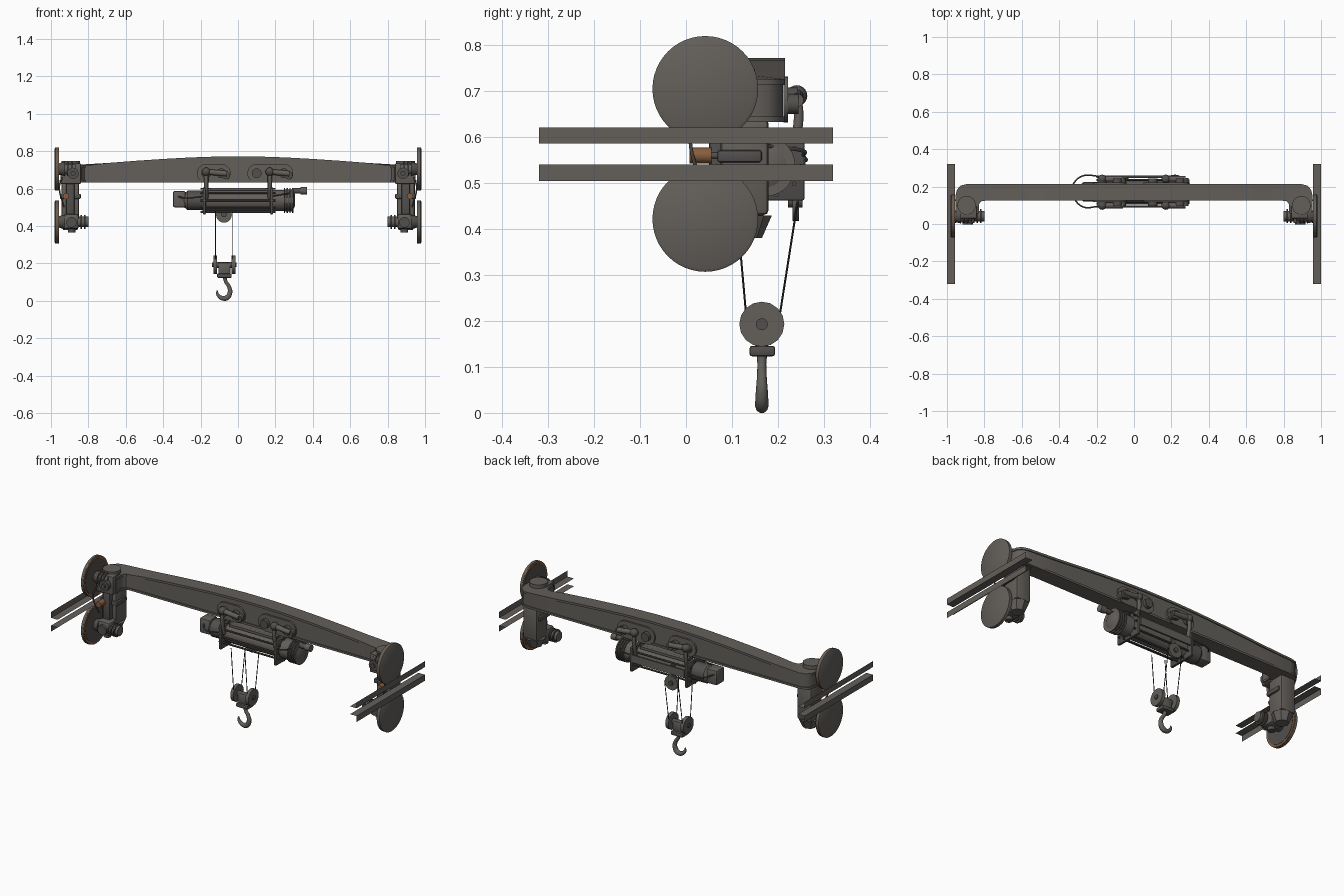
import bpy, bmesh, math
from mathutils import Vector

cube = bpy.data.objects.get("Cube")
if cube:
    bpy.data.objects.remove(cube, do_unlink=True)


def material(name, rgb):
    m = bpy.data.materials.new(name)
    m.use_nodes = True
    m.diffuse_color = (*rgb, 1)
    b = m.node_tree.nodes["Principled BSDF"]
    b.inputs["Base Color"].default_value = (*rgb, 1)
    b.inputs["Roughness"].default_value = 0.7
    return m


STEEL = material("grey steel", (0.125, 0.115, 0.104))
DARK = material("dark steel", (0.085, 0.08, 0.075))
RUST = material("rusty orange", (0.24, 0.11, 0.05))
ROPE = material("rope black", (0.03, 0.03, 0.03))
made = []


def finish(name, bm, mat):
    bmesh.ops.recalc_face_normals(bm, faces=bm.faces)
    me = bpy.data.meshes.new(name)
    bm.to_mesh(me)
    bm.free()
    me.materials.append(mat)
    ob = bpy.data.objects.new(name, me)
    bpy.context.collection.objects.link(ob)
    made.append(ob)
    return ob


def cyl(name, a, b, r, mat=STEEL, n=20, r2=None):
    a, b = Vector(a), Vector(b)
    bm = bmesh.new()
    bmesh.ops.create_cone(bm, cap_ends=True, segments=n, radius1=r,
                          radius2=r if r2 is None else r2, depth=(b - a).length)
    ob = finish(name, bm, mat)
    ob.rotation_mode = 'QUATERNION'
    ob.rotation_quaternion = (b - a).to_track_quat('Z', 'Y')
    ob.location = (a + b) / 2
    return ob


def box(name, lo, hi, mat=STEEL, bevel=0):
    bm = bmesh.new()
    bmesh.ops.create_cube(bm, size=1)
    for v in bm.verts:
        v.co = [l + (h - l) * (c + 0.5) for l, h, c in zip(lo, hi, v.co)]
    if bevel:
        bmesh.ops.bevel(bm, geom=bm.edges[:], offset=bevel, segments=2,
                        profile=0.5, affect='EDGES')
    return finish(name, bm, mat)


def ball(name, c, r, mat=STEEL):
    bm = bmesh.new()
    bmesh.ops.create_uvsphere(bm, u_segments=16, v_segments=10, radius=r)
    finish(name, bm, mat).location = c


def tube(name, pts, r, mat, radii=None):
    cu = bpy.data.curves.new(name, 'CURVE')
    cu.dimensions = '3D'
    cu.bevel_depth = r
    cu.bevel_resolution = 3
    cu.use_fill_caps = True
    sp = cu.splines.new('BEZIER')
    sp.bezier_points.add(len(pts) - 1)
    for i, (p, q) in enumerate(zip(sp.bezier_points, pts)):
        p.co = q
        p.handle_left_type = p.handle_right_type = 'AUTO'
        p.radius = radii[i] if radii else 1
    cu.materials.append(mat)
    bpy.context.collection.objects.link(bpy.data.objects.new(name, cu))


# Main beam: plan outline as outer/inner point pairs, swept with an arched top
half = [((.955, .055), (.83, .055)), ((.955, .15), (.83, .095)),
        ((.947, .183), (.826, .112)), ((.928, .205), (.815, .122)),
        ((.89, .215), (.79, .125))]
half += [((x, .215), (x, .125)) for x in (.7, .55, .4, .25, .1)]
plan = half + [((-o[0], o[1]), (-i[0], i[1])) for o, i in reversed(half)]


def top_z(x):
    return .772 - .046 * min(1, max(0, (abs(x) - .1) / .73)) ** 1.4


def sweep(name, inset, low, high, mat=STEEL):
    bm = bmesh.new()
    rings = []
    for o, i in plan:
        o, i = Vector(o), Vector(i)
        d = (i - o).normalized() * inset
        o, i = o + d, i - d
        z0, z1 = low(o.x), high(o.x)
        rings.append([bm.verts.new((p.x, p.y, z)) for p, z in
                      ((o, z0), (o, z1), (i, z1), (i, z0))])
    for a, b in zip(rings, rings[1:]):
        for k in range(4):
            j = (k + 1) % 4
            bm.faces.new((a[k], a[j], b[j], b[k]))
    bm.faces.new(rings[0])
    bm.faces.new(rings[-1])
    finish(name, bm, mat)


sweep("beam_web", .006, lambda x: .637, lambda x: top_z(x) - .005)
sweep("beam_top_flange", 0, lambda x: top_z(x) - .013, top_z)
sweep("beam_bottom_flange", 0, lambda x: .633, lambda x: .645)

# End carriages, wheels and rails on both sides
for s, side in ((1, "left"), (-1, "right")):
    def X(x, y, z):
        return (s * x, y, z)

    def sbox(name, x0, x1, y0, y1, z0, z1, mat=STEEL, bevel=.006):
        xs = sorted((s * x0, s * x1))
        box(f"{side}_{name}", (xs[0], y0, z0), (xs[1], y1, z1), mat, bevel)

    # Angle rails: open sheets
    for label, flange_z, edge_z in (("upper", .586, .621), ("lower", .54, .505)):
        bm = bmesh.new()
        rows = [[bm.verts.new(X(x, y, z)) for y in (-.32, .32)]
                for x, z in ((.957, flange_z), (1, flange_z), (1, edge_z))]
        for a, b in zip(rows, rows[1:]):
            bm.faces.new((a[0], a[1], b[1], b[0]))
        finish(f"{side}_{label}_rail", bm, STEEL)

    # Wheels with rusty inner rims
    for label, z, reach in (("upper", .705, .87), ("lower", .422, .80)):
        n = f"{side}_{label}_wheel"
        cyl(n, X(.963, .042, z), X(.977, .042, z), .115, STEEL, 48)
        cyl(n + "_outer_chamfer", X(.977, .042, z), X(.981, .042, z), .115, STEEL, 48, .108)
        cyl(n + "_rim", X(.958, .042, z), X(.963, .042, z), .114, RUST, 48)
        cyl(n + "_inner_face", X(.956, .042, z), X(.96, .042, z), .102, DARK, 48)
        cyl(n + "_hub", X(.925, .042, z), X(.958, .042, z), .04, DARK, 24, .03)
        cyl(n + "_axle", X(reach, .042, z), X(.93, .042, z), .028, STEEL)
        for k in range(3):
            x = reach + .015 + k * .02
            cyl(n + "_collar", X(x, .042, z), X(x + .008, .042, z), .037, DARK)

    # Upper head
    sbox("head_block", .84, .95, .03, .10, .625, .735)
    cyl(f"{side}_head_boss", X(.882, .005, .682), X(.882, .04, .682), .03, DARK)
    cyl(f"{side}_head_pin", X(.882, -.004, .682), X(.882, .01, .682), .013, DARK)
    cyl(f"{side}_head_cap", X(.895, .10, .72), X(.895, .10, .748), .05, STEEL, 24)

    # Column and lower drive
    sbox("column", .85, .945, .075, .18, .43, .64, STEEL, .012)
    cyl(f"{side}_column_foot", X(.897, .127, .43), X(.897, .127, .38), .06, STEEL, 8, .038)
    sbox("column_collar", .84, .952, .068, .165, .545, .572, DARK)
    sbox("column_front_rib", .875, .92, .05, .08, .45, .63, DARK)
    sbox("drive_housing", .85, .93, .012, .10, .385, .465, STEEL, .014)
    cyl(f"{side}_drive_boss", X(.89, -.003, .42), X(.89, .02, .42), .028, DARK)
    cyl(f"{side}_drive_cap", X(.89, .05, .365), X(.89, .05, .39), .02, DARK)
    cyl(f"{side}_guide_roller", X(.92, .008, .56), X(.92, .056, .56), .017, RUST)
    cyl(f"{side}_guide_shaft", X(.92, .05, .56), X(.92, .09, .56), .007, DARK)
    tube(f"{side}_brake_hose", [X(.94, .03, .66), X(.955, .01, .61), X(.93, .03, .5)], .004, DARK)

# Trolley plates, hubs and hangers on both faces of the beam
for f, face, wall in ((-1, "front", .125), (1, "back", .215)):
    def Y(d):
        return wall + f * d
    for x0, x1, xh in ((-.17, -.09, -.17), (.10, .245, .17)):
        n = face + ("_right" if xh < 0 else "_left")
        for x in (x0, x1):
            cyl(n + "_plate_end", (x, Y(-.003), .682), (x, Y(.007), .682), .05, STEEL, 28)
            cyl(n + "_hub", (x, Y(0), .682), (x, Y(.028), .682), .026, DARK)
        ys = sorted((Y(-.003), Y(.007)))
        box(n + "_plate", (x0, ys[0], .632), (x1, ys[1], .732))
        cyl(n + "_arm", (xh, Y(.026), .69), (x1 + .03, Y(.026), .68), .015, STEEL)
        ball(n + "_knuckle", (xh, Y(.026), .69), .023, DARK)
        cyl(n + "_roller", (x1 + .025, Y(.005), .672), (x1 + .025, Y(.03), .672), .022, DARK)
        tube(n + "_hanger", [(xh, Y(.026), .69), (xh, Y(.03), .64),
                             (xh, Y(.022), .59), (xh, Y(.012), .55)], .011, STEEL)

# Hoist drum, gearboxes and motor
HY, HZ = .172, .537


def lathe(name, x0, x1, r, mat=STEEL, n=28, r2=None):
    cyl(name, (x0, HY, HZ), (x1, HY, HZ), r, mat, n, r2)


lathe("hoist_drum", -.19, .25, .057)
lathe("right_gearbox", -.27, -.19, .052, DARK)
lathe("right_gearbox_taper", -.29, -.27, .035, STEEL, 28, .052)
box("motor_box", (-.348, .135, .5), (-.28, .21, .588), STEEL, .01)
lathe("left_gearbox", .245, .295, .058, DARK)
for i in range(4):
    lathe("gearbox_rib", .245 + i * .015, .252 + i * .015, .066)
lathe("left_end_cap", .295, .305, .05, STEEL, 28, .03)
cyl("limit_switch", (.29, .16, .588), (.345, .16, .588), .015, DARK)
cyl("limit_switch_head", (.335, .16, .588), (.368, .16, .588), .02)
for x in (-.18, .18):
    box("frame_plate", (x - .008, .088, .462), (x + .008, .258, .606), DARK, .005)
for k in range(10):
    a = k * math.tau / 10
    y, z = HY + .078 * math.cos(a), HZ + .066 * math.sin(a)
    cyl("tie_rod", (-.2, y, z), (.2, y, z), .005, DARK, 8)
box("back_cover", (-.17, .25, .52), (.17, .26, .565))
box("top_mount", (-.15, .13, .59), (.15, .215, .604))
for y in (.095, .255):
    tube("power_cable", [(-.345, .19, .57), (-.28, y, .55), (-.18, y, .56)], .004, DARK)
    tube("signal_cable", [(.18, y, .56), (.24, y, .57), (.3, .18, .58)], .004, DARK)

# Guide pulley on the back of the hoist
cyl("guide_pulley", (-.075, .232, .46), (-.075, .246, .46), .042, STEEL, 28)
cyl("guide_pulley_pin", (-.075, .222, .46), (-.075, .254, .46), .013, DARK)
box("guide_pulley_bracket", (-.09, .222, .46), (-.06, .232, .56), DARK)

# Ropes to the hook block
BY = .165
for x in (-.12, -.03):
    cyl("front_rope", (x, .107, .48), (x, .132, .2), .0022, ROPE, 6)
    cyl("back_rope", (x, .243, .46), (x, .202, .2), .0022, ROPE, 6)

# Hook block and hook
for x in (-.122, -.024):
    cyl("sheave", (x - .010, BY, .193), (x + .010, BY, .193), .049, STEEL, 16)
    cyl("sheave_pin", (x - .016, BY, .193), (x + .016, BY, .193), .013, DARK, 12)
cyl("block_axle", (-.12, BY, .193), (-.026, BY, .193), .016, DARK)
box("block_body", (-.105, .148, .145), (-.041, .182, .205), STEEL, .006)
box("block_base", (-.112, .138, .123), (-.034, .194, .146), DARK, .006)
tube("hook", [(-.073, BY, .135), (-.066, BY, .105), (-.048, BY, .075), (-.043, BY, .045),
              (-.06, BY, .017), (-.088, BY, .016), (-.108, BY, .034), (-.112, BY, .055)],
     .012, STEEL, [1, .8, .9, 1.1, 1.25, 1, .7, .3])

# Smooth round parts, keep hard edges
bpy.ops.object.select_all(action='DESELECT')
for ob in made:
    ob.select_set(True)
bpy.context.view_layer.objects.active = made[0]
bpy.ops.object.shade_smooth_by_angle(angle=math.radians(35))
